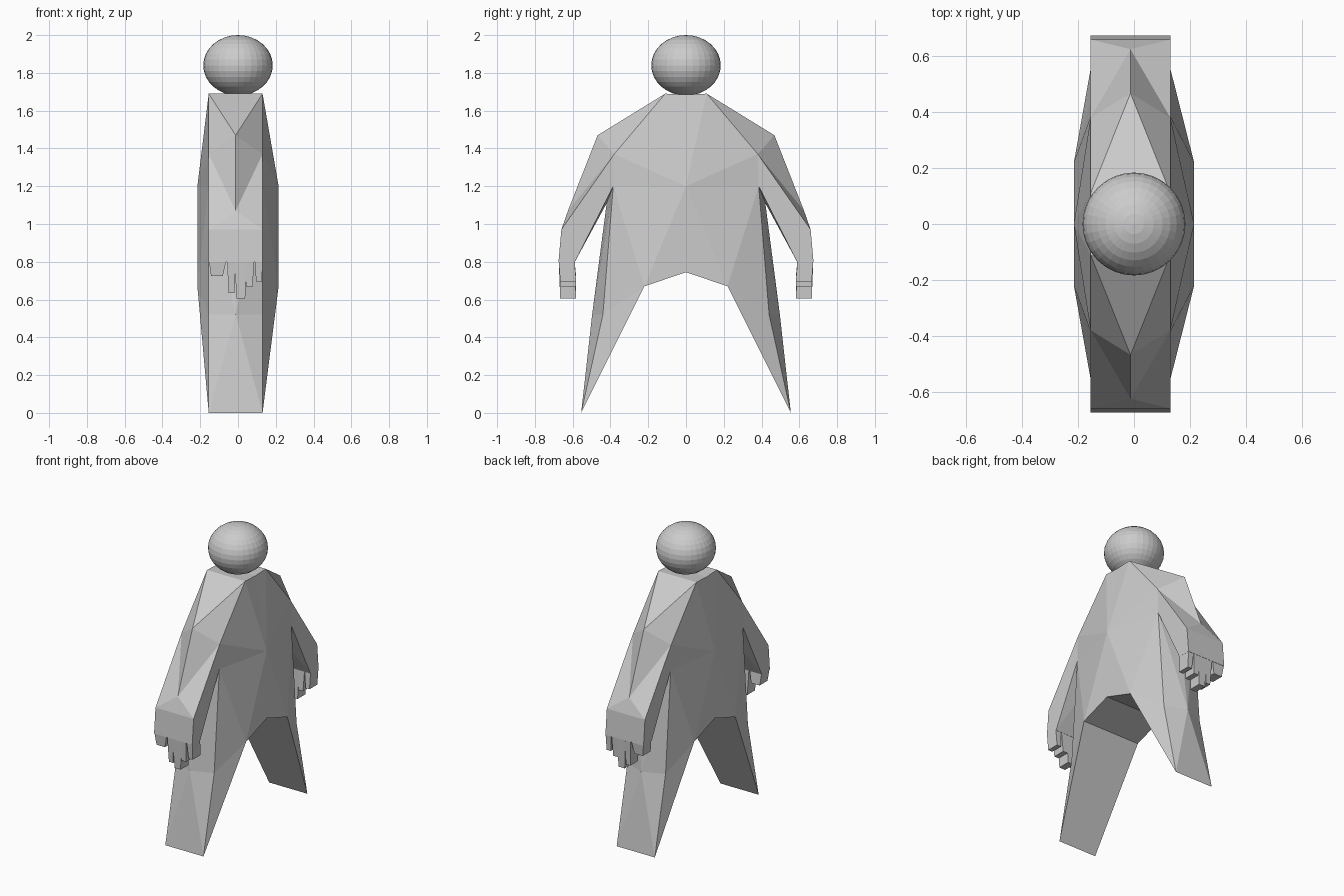
import bpy, bmesh

if "Cube" in bpy.data.objects:
    bpy.data.objects.remove(bpy.data.objects["Cube"])

MID, EDGE = -0.0125, 0.1425


def make_object(name, bm):
    bmesh.ops.recalc_face_normals(bm, faces=bm.faces)
    mesh = bpy.data.meshes.new(name)
    bm.to_mesh(mesh)
    bm.free()
    obj = bpy.data.objects.new(name, mesh)
    bpy.context.collection.objects.link(obj)
    return obj


def mirror_y(obj):
    mod = obj.modifiers.new("mirror", "MIRROR")
    mod.use_axis = (False, True, False)
    mod.merge_threshold = 0.001


# Body half: (y, z) landmarks, each with a left and a right copy
edge_points = dict(
    neck_mid=(0, 1.685), neck=(0.11, 1.69), shoulder=(0.38, 1.37), armpit=(0.385, 1.2),
    wrist=(0.66, 0.97), palm_out=(0.675, 0.8), palm_in=(0.588, 0.8),
    knee=(0.44, 0.52), foot=(0.555, 0))
wide_points = dict(chest=(0, 1.2), crotch=(0, 0.745), thigh=(0.22, 0.67))
# Single landmarks on the centre ridge of the arm and leg
ridge_points = dict(shoulder_tip=(0.468, 1.47), forearm=(0.625, 1.07),
                    pit=(0.42, 1.11), shin=(0.497, 0.52))

bm = bmesh.new()
v = {}
for n, (y, z) in edge_points.items():
    v[n, -1] = bm.verts.new((MID - EDGE, y, z))
    v[n, 1] = bm.verts.new((MID + EDGE, y, z))
for n, (y, z) in wide_points.items():
    v[n, -1] = bm.verts.new((-0.215, y, z))
    v[n, 1] = bm.verts.new((0.215, y, z))
for n, (y, z) in ridge_points.items():
    v[n, -1] = v[n, 1] = bm.verts.new((MID, y, z))

# Broad side faces and the halves of the ridged faces
side_faces = [
    "chest neck_mid neck", "chest neck shoulder", "chest shoulder armpit",
    "chest armpit thigh", "chest thigh crotch", "armpit knee thigh", "knee foot thigh",
    "shoulder wrist armpit", "wrist palm_in armpit", "wrist palm_out palm_in",
    "neck shoulder_tip shoulder", "shoulder_tip forearm shoulder",
    "forearm wrist shoulder", "palm_in pit armpit", "armpit pit shin",
    "armpit shin knee", "knee shin foot"]
for names in side_faces:
    for s in (-1, 1):
        bm.faces.new([v[n, s] for n in names.split()])

# Faces that span the body from left to right
for a, b in [("neck_mid", "neck"), ("neck", "shoulder_tip"), ("wrist", "forearm"),
             ("wrist", "palm_out"), ("palm_out", "palm_in"), ("palm_in", "pit"),
             ("foot", "shin"), ("foot", "thigh"), ("thigh", "crotch")]:
    ring = [v[a, -1], v[a, 1], v[b, 1], v[b, -1]]
    bm.faces.new(list(dict.fromkeys(ring)))
mirror_y(make_object("body", bm))

# Fingers: top x range, bottom x range, tip height
fingers = [(-0.154, -0.062, -0.143, -0.08, 0.725), (-0.058, -0.012, -0.05, -0.018, 0.635),
           (-0.018, 0.045, -0.008, 0.038, 0.605), (0.038, 0.085, 0.043, 0.078, 0.668),
           (0.088, 0.13, 0.096, 0.127, 0.695)]
for i, (x0, x1, x2, x3, tip) in enumerate(fingers):
    bm = bmesh.new()
    bmesh.ops.create_cube(bm, size=1)
    for p in bm.verts:
        top, right, out = p.co.z > 0, p.co.x > 0, p.co.y > 0
        y = (0.674 if out else 0.59) if top else (0.666 if out else 0.582)
        x = (x1 if right else x0) if top else (x3 if right else x2)
        p.co = (x, y, 0.81 if top else tip)
    mirror_y(make_object(f"finger_{i + 1}", bm))

# Head: slightly flattened ball
bm = bmesh.new()
bmesh.ops.create_uvsphere(bm, u_segments=32, v_segments=16, radius=1)
for p in bm.verts:
    p.co = (p.co.x * 0.184, p.co.y * 0.184, 1.84 + p.co.z * 0.16)
make_object("head", bm)
